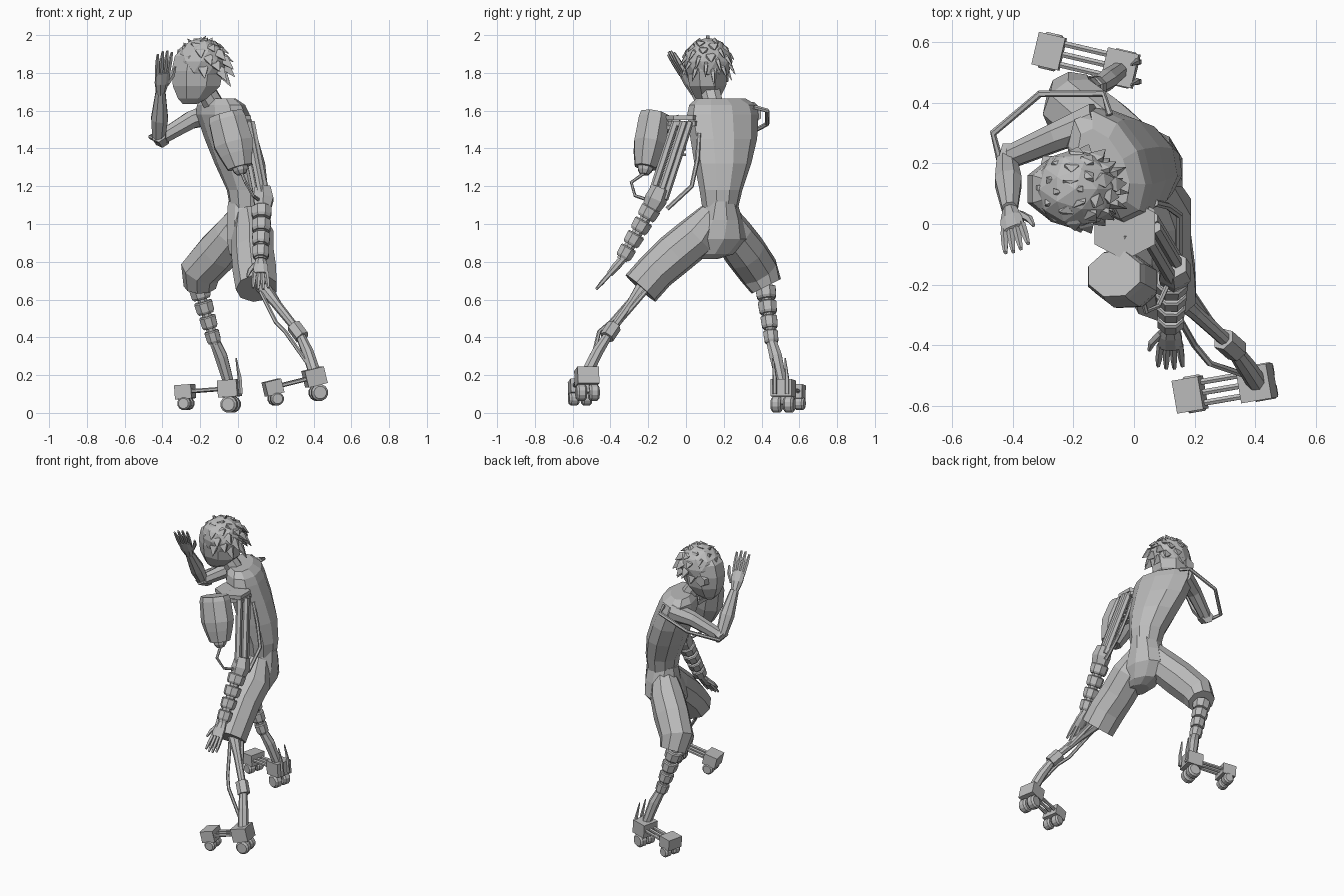
import bpy, bmesh, math, random
from mathutils import Vector as V, Matrix

cube = bpy.data.objects.get("Cube")
if cube:
    bpy.data.objects.remove(cube)

grey = bpy.data.materials.new("plain grey")
grey.use_nodes = True
GREY = (0.5, 0.5, 0.5, 1)
grey.diffuse_color = GREY
grey.node_tree.nodes["Principled BSDF"].inputs["Base Color"].default_value = GREY


def finish(name, bm):
    bmesh.ops.recalc_face_normals(bm, faces=bm.faces)
    mesh = bpy.data.meshes.new(name)
    bm.to_mesh(mesh)
    bm.free()
    mesh.materials.append(grey)
    obj = bpy.data.objects.new(name, mesh)
    bpy.context.collection.objects.link(obj)
    return obj


def tube(name, pts, radii, n=8, axis=None, ref=None):
    """Skin rings along a path; a radius may be a (wide, deep) pair."""
    pts = [V(p) for p in pts]
    if not isinstance(radii, list):
        radii = [radii] * len(pts)
    whole = (pts[-1] - pts[0]).normalized()
    ref = V(ref) if ref else (V((1, 0, 0)) if abs(whole.x) < 0.8 else V((0, 1, 0)))
    bm = bmesh.new()
    rings = []
    for i, p in enumerate(pts):
        t = V(axis) if axis else (pts[min(i + 1, len(pts) - 1)] - pts[max(i - 1, 0)]).normalized()
        u = (ref - t * ref.dot(t)).normalized()
        w = t.cross(u)
        a, b = radii[i] if isinstance(radii[i], tuple) else (radii[i], radii[i])
        angles = [math.tau * (k + 0.5) / n for k in range(n)]
        rings.append([bm.verts.new(p + u * a * math.cos(q) + w * b * math.sin(q)) for q in angles])
    for lo, hi in zip(rings, rings[1:]):
        for k in range(n):
            bm.faces.new((lo[k], lo[(k + 1) % n], hi[(k + 1) % n], hi[k]))
    bm.faces.new(rings[0])
    bm.faces.new(rings[-1])
    return finish(name, bm)


def box(name, centre, size, f, s, u):
    """Box whose own axes are f, s and u."""
    m = Matrix((f, s, u)).transposed().to_4x4()
    m.translation = centre
    bm = bmesh.new()
    bmesh.ops.create_cube(bm, size=1, matrix=m @ Matrix.Diagonal((*size, 1)))
    return finish(name, bm)


def beads(name, a, b, count, r0, r1, n=8):
    """Row of tapered cuffs over a thin core."""
    a, b = V(a), V(b)
    tube(name + "_core", [a, b], min(r0, r1) * 0.65, n)
    for i in range(count):
        r = r0 + (r1 - r0) * i / max(count - 1, 1)
        spots = [a.lerp(b, (i + k) / count) for k in (0.04, 0.12, 0.7, 0.86)]
        tube(f"{name}_cuff_{i + 1}", spots, [r * 0.88, r, r * 0.95, r * 0.8], n)


def hand(name, wrist, tip, across, thumb_side):
    wrist, tip = V(wrist), V(tip)
    d = tip - wrist
    s = (V(across) - d * V(across).dot(d) / d.length_squared).normalized()
    palm = wrist + d * 0.5
    tube(name + "_palm", [wrist, wrist + d * 0.25, palm],
         [(0.024, 0.022), (0.04, 0.024), (0.044, 0.018)], 8, ref=s)
    for i in range(4):
        k = i - 1.5
        base = palm + s * k * 0.021 - d * 0.05
        end = palm + s * k * 0.027 + d * (0.5 - 0.05 * abs(k))
        tube(f"{name}_finger_{i + 1}", [base, base.lerp(end, 0.6), end], [0.013, 0.012, 0.007], 5)
    base = wrist + d * 0.2 + s * thumb_side * 0.03
    tube(name + "_thumb", [base, base + d * 0.2 + s * thumb_side * 0.03,
                           base + d * 0.38 + s * thumb_side * 0.04], [0.014, 0.013, 0.006], 5)


def foot(name, heel, toe):
    heel, toe = V(heel), V(toe)
    f = (toe - heel).normalized()
    s = V((0, 0, 1)).cross(f).normalized()
    u = f.cross(s)
    box(name + "_heel", heel, (0.105, 0.115, 0.09), f, s, u)
    box(name + "_toe", toe, (0.09, 0.11, 0.075), f, s, u)
    for k in (-1, 0, 1):
        tube(f"{name}_rod_{k + 2}", [heel + s * k * 0.035, toe + s * k * 0.035], 0.011, 6)
    for part, c, drop, r in (("heel", heel, 0.085, 0.045), ("toe", toe, 0.062, 0.036)):
        tube(f"{name}_{part}_axle", [c, c - u * drop], 0.02, 6)
        for k in (-1, 1):
            hub = c - u * drop + s * k * 0.034
            tube(f"{name}_{part}_wheel_{k + 2}",
                 [hub + s * w * 0.027 for w in (-1, -0.6, 0.6, 1)], [r * 0.75, r, r, r * 0.75], 12)


UP = (0, 0, 1)
SHOULDERS = (-.42, .9, 0)

# Torso widens towards the turned shoulder line
tube("torso", [(.055, .18, 1.06), (.05, .185, 1.18), (.01, .195, 1.32), (-.035, .2, 1.45),
               (-.08, .195, 1.58), (-.09, .195, 1.63), (-.1, .185, 1.665)],
     [(.09, .095), (.115, .11), (.155, .13), (.185, .13), (.2, .125), (.19, .11), (.14, .07)], 10, UP, SHOULDERS)
tube("neck", [(-.12, .15, 1.62), (-.18, .125, 1.72)], .055)

# Head
tube("head", [(-.255, .115, 1.635), (-.24, .115, 1.665), (-.22, .115, 1.73), (-.215, .115, 1.81),
              (-.205, .115, 1.89), (-.2, .115, 1.95)],
     [(.04, .035), (.085, .07), (.135, .105), (.148, .118), (.14, .118), (.08, .07)], 8, UP)
tube("ear_cup", [(-.27, .19, 1.79), (-.27, .225, 1.79)], [.045, .036], 6)

# Hair: rounded cap with large swept locks
bm = bmesh.new()
bmesh.ops.create_icosphere(bm, subdivisions=2, radius=1)
for vert in bm.verts:
    vert.co = V((-.195, .115, 1.86)) + V((vert.co.x * .138, vert.co.y * .132, vert.co.z * .127))
finish("hair_cap", bm)
random.seed(4)
for i in range(44):
    turn, lift = i * 2.4, 1 - 1.6 * i / 44
    flat = math.sqrt(1 - lift * lift)
    d = V((math.cos(turn) * flat, math.sin(turn) * flat, lift))
    if d.x < -0.3 and lift < 0.35:
        continue
    root = V((-.185 + d.x * .118, .115 + d.y * .114, 1.86 + d.z * .112))
    sweep = V((d.x * .6 + .15, d.y * .45, -0.8 + lift * .5)) * random.uniform(0.04, 0.065)
    tube(f"hair_lock_{i + 1}", [root - sweep * .7, root + d * .008, root + d * .012 + sweep],
         [.004, (.035, .014), .002], 4)

# Shorts
tube("shorts_hips", [(.05, .185, 1.12), (.05, .18, 1.02), (.05, .15, .92), (.04, .11, .84), (.04, .09, .815)],
     [(.108, .085), (.115, .12), (.115, .17), (.09, .14), (.06, .08)], 10, UP)
tube("shorts_right_leg", [(.04, .19, 1.06), (-.03, .25, .94), (-.11, .315, .85), (-.2, .385, .75), (-.2, .425, .67)],
     [.075, .11, .115, .11, .088], 9)
tube("shorts_left_leg", [(.06, .14, 1.05), (.08, .05, .93), (.08, -.06, .84), (.09, -.16, .75), (.1, -.24, .66)],
     [.075, .115, .115, (.118, .108), (.112, .108)], 9)

# Right leg: stacked cuffs, ankle and back spikes
beads("right_shin", (-.21, .42, .67), (-.12, .455, .36), 4, .058, .042)
tube("right_ankle", [(-.12, .455, .37), (-.09, .475, .3), (-.05, .505, .16)], [.03, .036, .03])
foot("right_foot", (-.045, .515, .13), (-.28, .57, .112))
for k in (0, 1):
    tube(f"right_heel_spike_{k + 1}", [(.015, .47 + k * .065, .1), (.01, .47 + k * .065, .18),
                                       (-.01, .46 + k * .065, .29)], [.012, .012, .004], 5)

# Left leg: slim struts, cuff and ankle
tube("left_shin", [(.12, -.22, .68), (.2, -.29, .58), (.32, -.4, .43)], [.04, .026, .022])
tube("left_shin_strut", [(.17, -.2, .66), (.25, -.32, .52), (.33, -.41, .42)], .014, 6)
tube("left_shin_hose", [(.12, -.26, .64), (.2, -.4, .48), (.25, -.46, .43), (.37, -.5, .26)], .011, 6)
tube("left_shin_cuff", [(.295, -.38, .46), (.34, -.42, .4)], .04, 6)
tube("left_ankle", [(.32, -.4, .43), (.37, -.47, .32), (.41, -.53, .2)], [.024, .032, .034])
foot("left_foot", (.405, -.525, .19), (.185, -.563, .135))

# Raised right arm with outer hose
tube("right_upper_arm", [(-.12, .34, 1.59), (-.25, .29, 1.55), (-.4, .225, 1.46)], [.065, .05, .04])
tube("right_elbow", [(-.4, .25, 1.44), (-.42, .18, 1.47)], .04, 6)
tube("right_forearm", [(-.42, .21, 1.45), (-.415, .14, 1.56), (-.41, .05, 1.7)], [.036, .048, .028])
hand("right_hand", (-.41, .05, 1.69), (-.385, -.09, 1.92), (1, .5, 0), 1)
tube("right_arm_hose", [(-.08, .36, 1.62), (-.1, .43, 1.6), (-.31, .43, 1.53), (-.465, .3, 1.46), (-.44, .2, 1.45)],
     .012, 6, ref=UP)

# Left arm: shoulder plates, struts, segmented forearm
for k in (0, 1):
    tube(f"shoulder_plate_{k + 1}", [(-.03, -.005 - k * .01, 1.52 + k * .03), (-.03, -.005 - k * .01, 1.545 + k * .03)],
         (.115, .105), 6, UP)
for i, (dx, dy) in enumerate(((-.025, .02), (.02, .02), (0, -.025), (.01, .05))):
    tube(f"left_arm_strut_{i + 1}", [(.05 + dx, -.03 + dy, 1.54), (.13 + dx, -.165 + dy, 1.13)], .021, 6)
for k in range(4):
    z = 1.36 + k * .03
    tube(f"spring_ring_{k + 1}", [(.05, -.03, z), (.05, -.03, z + .014)], .032, 8)
tube("left_elbow", [(.13, -.135, 1.19), (.135, -.16, 1.13), (.13, -.185, 1.08)], [.048, .06, .048], 6)
beads("left_forearm", (.125, -.18, 1.09), (.12, -.34, .81), 4, .058, .048)
hand("left_hand", (.12, -.33, .82), (.12, -.48, .65), (1, 0, 0), -1)
tube("left_arm_hose", [(.07, .07, 1.48), (.11, .06, 1.34), (.15, .03, 1.2), (.15, -.1, 1.08)], .012, 6)

# Canister in front of the left arm, with nozzle and hose
top, low = V((-.065, -.165, 1.58)), V((.01, -.215, 1.3))
tube("canister", [top.lerp(low, k) for k in (0, .1, .55, .75, 1)],
     [(.095, .08), (.105, .088), (.112, .09), (.095, .08), (.07, .06)], 8)
tube("canister_nozzle", [top.lerp(low, k) for k in (.98, 1.06, 1.13)], [.045, .04, .025])
tube("canister_mount", [(-.03, -.03, 1.54), (-.04, -.17, 1.5)], .04, 6)
tube("canister_hose", [(.02, -.22, 1.27), (.04, -.29, 1.22), (.08, -.27, 1.15), (.12, -.18, 1.12)], .009, 6)
